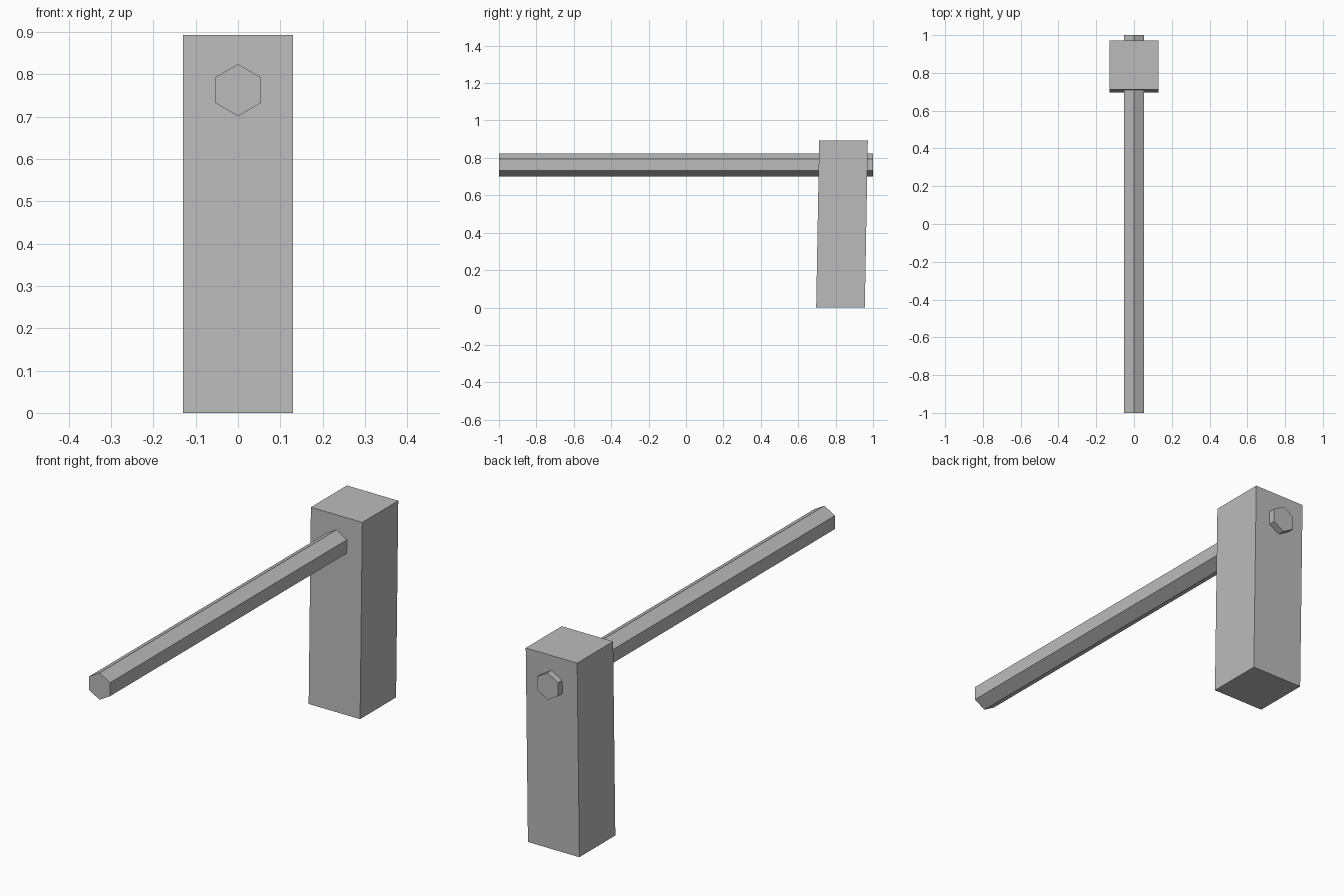
import bpy
import math

cube = bpy.data.objects.get("Cube")
if cube:
    bpy.data.objects.remove(cube, do_unlink=True)

# Single plain grey for the whole model
grey = bpy.data.materials.new("plain grey")
grey.use_nodes = True
colour = (0.5, 0.5, 0.5, 1.0)
grey.diffuse_color = colour
grey.node_tree.nodes["Principled BSDF"].inputs["Base Color"].default_value = colour


def finish(name):
    obj = bpy.context.object
    obj.name = name
    obj.data.name = name
    obj.data.materials.append(grey)
    return obj


# Square post, leaning very slightly backwards
WIDTH, HEIGHT, LEAN = 0.26, 0.893, 0.016
bpy.ops.mesh.primitive_cube_add(size=1, location=(0, 0.834, HEIGHT / 2))
post = finish("post")
for v in post.data.vertices:
    v.co = (v.co.x * WIDTH, v.co.y * WIDTH + v.co.z * LEAN, v.co.z * HEIGHT)

# Hexagonal bar running through the top of the post
bpy.ops.mesh.primitive_cylinder_add(vertices=6, radius=0.0615, depth=2,
                                    location=(0, 0, 0.763),
                                    rotation=(math.pi / 2, 0, 0))
finish("hexagonal_bar")
